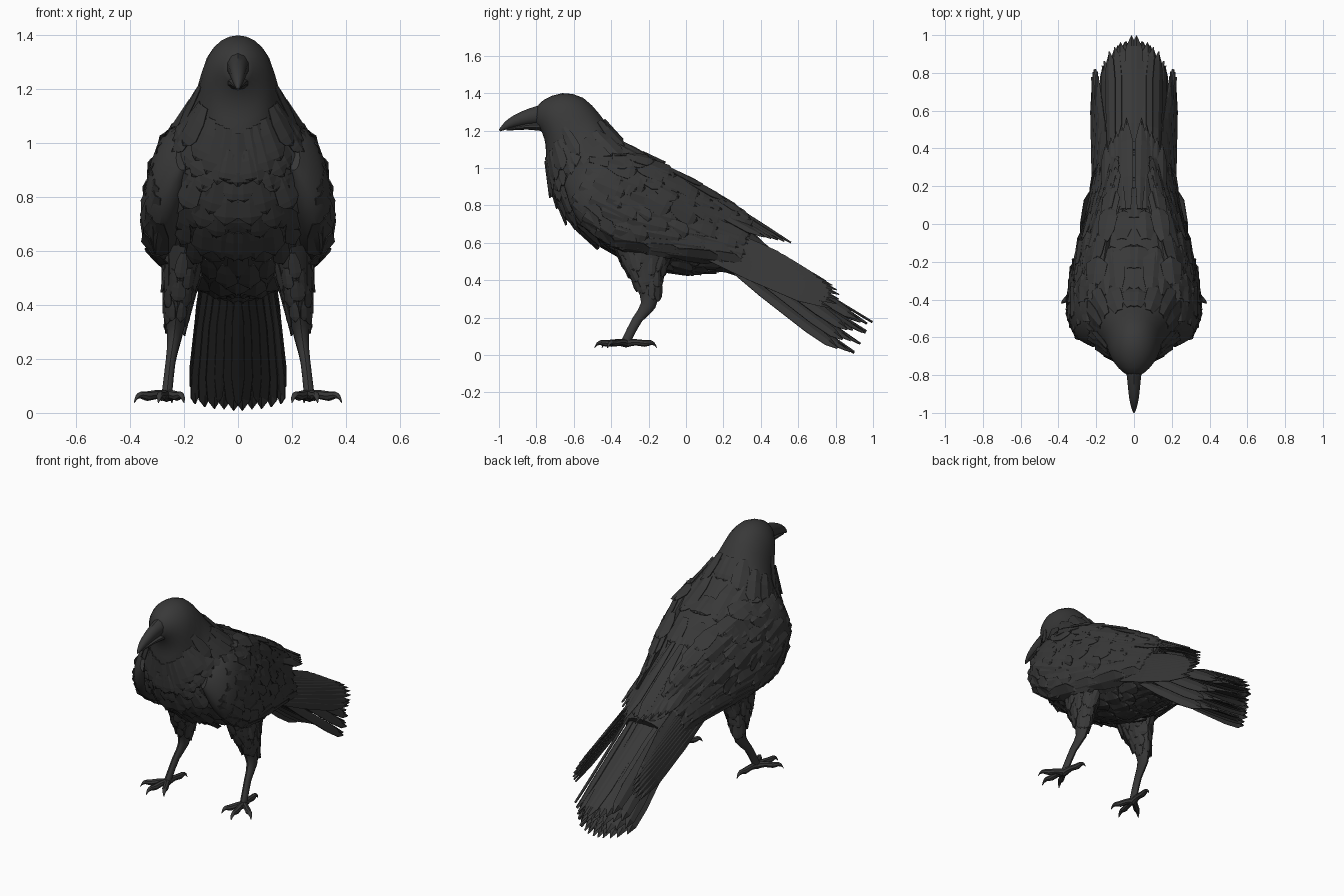
import bpy, bmesh, math, random
from mathutils import Vector as V

random.seed(4)
if "Cube" in bpy.data.objects:
    bpy.data.objects.remove(bpy.data.objects["Cube"])

black = bpy.data.materials.new("plumage black")
black.use_nodes = True
black.diffuse_color = (0.04, 0.04, 0.04, 1)
bsdf = black.node_tree.nodes["Principled BSDF"]
bsdf.inputs["Base Color"].default_value = black.diffuse_color
bsdf.inputs["Roughness"].default_value = 0.8


def finish(name, bm, mirror=False, solid=0):
    if not solid:
        bmesh.ops.recalc_face_normals(bm, faces=bm.faces)
    me = bpy.data.meshes.new(name)
    bm.to_mesh(me)
    bm.free()
    me.materials.append(black)
    ob = bpy.data.objects.new(name, me)
    bpy.context.collection.objects.link(ob)
    if solid:
        ob.modifiers.new("thickness", 'SOLIDIFY').thickness = solid
    if mirror:
        ob.modifiers.new("mirror", 'MIRROR')
    if not solid:
        bpy.ops.object.select_all(action='DESELECT')
        ob.select_set(True)
        bpy.context.view_layer.objects.active = ob
        bpy.ops.object.shade_smooth_by_angle(angle=math.radians(40))


def spline(a, b, c, d, t):
    return 0.5 * (2 * b + (c - a) * t + (2 * a - 5 * b + 4 * c - d) * t * t
                  + (3 * b - a - 3 * c + d) * t ** 3)


def section(rows, u):
    """Upper point, lower point and half width at position u along a loft."""
    last = len(rows) - 1
    i = min(int(u), last - 1)
    four = [rows[max(0, min(last, i + k))] for k in (-1, 0, 1, 2)]
    return [spline(*[r[j] for r in four], u - i) for j in range(3)]


def surf(rows, u, ang):
    """Point on the loft skin; angle 0 is the upper edge, pi the lower."""
    top, low, w = section(rows, u)
    a = section(rows, max(0, u - 0.3))
    b = section(rows, min(len(rows) - 1, u + 0.3))
    side = ((b[0] + b[1]) - (a[0] + a[1])).cross(top - low).normalized()
    return (top + low) / 2 + (top - low) / 2 * math.cos(ang) + side * w * math.sin(ang)


def loft(bm, rows, sides=16, sub=2):
    rings = []
    n = (len(rows) - 1) * sub
    for k in range(n + 1):
        rings.append([bm.verts.new(surf(rows, k / sub, 2 * math.pi * s / sides))
                      for s in range(sides)])
    for r, q in zip(rings, rings[1:]):
        for s in range(sides):
            t = (s + 1) % sides
            bm.faces.new((r[s], r[t], q[t], q[s]))
    bm.faces.new(rings[0])
    bm.faces.new(rings[-1])


def flat(rows):
    """Rows of upper y, z, lower y, z and half width on the middle plane."""
    return [(V((0, a, b)), V((0, c, d)), w) for a, b, c, d, w in rows]


def tube(path):
    return [(V((x, y, z + r)), V((x, y, z - r)), r) for x, y, z, r in path]


def feather(bm, root, tip, normal, width, point=0.5):
    """A leaf shaped blade with a raised shaft."""
    axis = tip - root
    side = axis.cross(normal).normalized()
    up = side.cross(axis).normalized()
    prev = None
    for t, w in ((0, 0.45), (0.35, 0.9), (0.75, 1), (0.92, point), (1, 0.06)):
        c = root + axis * t
        row = [bm.verts.new(c + side * (width * w * s) + up * (width * 0.2 * (1 - abs(s))))
               for s in (-1, 0, 1)]
        if prev:
            for k in (0, 1):
                bm.faces.new((prev[k], prev[k + 1], row[k + 1], row[k]))
        prev = row


def plumage(bm, rows, us, angs, length, width, lift):
    """Rows of overlapping feathers whose tips follow the loft skin."""
    step = angs[1] - angs[0]
    for i, u in enumerate(us):
        for ang in angs:
            a = ang + step * (0.5 * (i % 2) + random.uniform(-0.25, 0.25))
            uu = u + random.uniform(-0.12, 0.12)
            p = surf(rows, uu, a)
            along = (surf(rows, uu + 0.1, a) - surf(rows, uu - 0.1, a)) / 0.2
            around = surf(rows, uu, a + 0.05) - surf(rows, uu, a - 0.05)
            n = around.cross(along).normalized()
            top, low, w = section(rows, uu)
            if n.dot(p - (top + low) / 2) < 0:
                n = -n
            size = length * random.uniform(0.75, 1.25)
            end = min(uu + size / along.length, len(rows) - 1)
            feather(bm, p, surf(rows, end, a) + n * lift * random.uniform(0.2, 1.2),
                    n, width * random.uniform(0.8, 1.2), random.uniform(0.35, 0.65))


def spread(a, b, n):
    return [a + (b - a) * k / (n - 1) for k in range(n)]


# Head, neck and torso in one skin
body = flat([
    (-0.80, 1.32, -0.80, 1.23, 0.036), (-0.76, 1.365, -0.77, 1.19, 0.08),
    (-0.66, 1.40, -0.75, 1.12, 0.122), (-0.55, 1.375, -0.75, 1.04, 0.143),
    (-0.46, 1.285, -0.735, 0.94, 0.175), (-0.38, 1.18, -0.70, 0.84, 0.25),
    (-0.27, 1.10, -0.64, 0.73, 0.30), (-0.12, 1.02, -0.53, 0.63, 0.315),
    (0.0, 0.95, -0.37, 0.54, 0.30), (0.1, 0.87, -0.18, 0.46, 0.26),
    (0.2, 0.77, 0.02, 0.44, 0.215), (0.3, 0.67, 0.2, 0.46, 0.17),
    (0.44, 0.57, 0.36, 0.42, 0.13)])
bm = bmesh.new()
loft(bm, body, 24)
finish("body", bm)

# Small body feathers: shaggy breast and belly, sleek back
bm = bmesh.new()
plumage(bm, body, spread(3.0, 9.3, 10), spread(1.6, 3.1, 7), 0.15, 0.04, 0.022)
plumage(bm, body, spread(9.5, 11.4, 5), spread(1.6, 3.1, 6), 0.15, 0.038, 0.02)
plumage(bm, body, spread(4.2, 10.4, 7), spread(0.1, 1.2, 4), 0.18, 0.055, 0.008)
finish("body_feathers", bm, True, 0.004)

# Beak in two halves
bm = bmesh.new()
loft(bm, flat([(-0.75, 1.345, -0.75, 1.235, 0.046), (-0.84, 1.318, -0.84, 1.23, 0.036),
               (-0.92, 1.282, -0.92, 1.217, 0.027), (-0.97, 1.245, -0.97, 1.203, 0.016),
               (-1.0, 1.205, -0.995, 1.195, 0.004)]), 10)
finish("upper_beak", bm)
bm = bmesh.new()
loft(bm, flat([(-0.75, 1.25, -0.75, 1.195, 0.042), (-0.85, 1.24, -0.85, 1.205, 0.03),
               (-0.96, 1.21, -0.96, 1.199, 0.01)]), 10)
finish("lower_beak", bm)

# Folded wings
wing = [(V(t), V(b), w) for t, b, w in (
    ((0.19, -0.59, 1.02), (0.21, -0.65, 0.90), 0.03),
    ((0.19, -0.44, 1.08), (0.28, -0.59, 0.74), 0.09),
    ((0.165, -0.22, 1.05), (0.305, -0.43, 0.60), 0.09),
    ((0.13, 0.0, 0.95), (0.275, -0.16, 0.55), 0.06),
    ((0.10, 0.2, 0.83), (0.225, 0.1, 0.53), 0.03),
    ((0.08, 0.36, 0.72), (0.19, 0.3, 0.49), 0.012))]
bm = bmesh.new()
loft(bm, wing, 16, 3)
finish("wings", bm, True)
bm = bmesh.new()
plumage(bm, wing, spread(0.7, 2.6, 5), spread(0.3, 2.7, 6), 0.2, 0.055, 0.006)
plumage(bm, wing, spread(2.7, 3.9, 4), spread(0.3, 2.8, 7), 0.28, 0.045, 0.006)
finish("wing_coverts", bm, True, 0.004)

# Long flight feathers: inner ones over the back, outer ones beside the tail
bm = bmesh.new()
for t in spread(0, 1, 5):
    feather(bm, V((0.03 + 0.12 * t, 0.08, 0.91 - 0.1 * t)),
            V((0.04 + 0.11 * t, 0.56 - 0.14 * t, 0.6 + 0.03 * t)),
            V((0.2 + 0.5 * t, 0.4, 0.8)), 0.032, 0.4)
for t in spread(0, 1, 10):
    feather(bm, V((0.15 + 0.06 * t, 0.1, 0.70 - 0.17 * t)),
            V((0.165 + 0.055 * t, 0.6 + 0.22 * math.sin(2.2 * t), 0.47 - 0.22 * t)),
            V((1, 0.3, 0.35)), 0.036, 0.4)
finish("flight_feathers", bm, True, 0.005)

# Tail fan in four layers, its outer feathers turned down at the edge
bm = bmesh.new()
for y0, z0, y1, z1, half in ((0.28, 0.61, 0.985, 0.165, 0.13), (0.26, 0.57, 0.96, 0.12, 0.155),
                             (0.24, 0.535, 0.935, 0.065, 0.165), (0.2, 0.50, 0.91, 0.012, 0.16)):
    for t in spread(0.1, 1, 5):
        feather(bm, V((0.12 * t, y0, z0)),
                V((half * t, y1 - 0.08 * t * t + random.uniform(-0.025, 0.012),
                   z1 + 0.02 * t * t + random.uniform(-0.01, 0.01))),
                V((1.1 * t * t, 0.5, 0.8)), 0.04, 0.75)
finish("tail_feathers", bm, True, 0.005)

# Thighs, shanks and feet
leg = [(V((x, a, b)), V((x, c, d)), w) for x, a, b, c, d, w in (
    (0.195, -0.40, 0.62, -0.05, 0.58, 0.085), (0.215, -0.34, 0.49, -0.12, 0.45, 0.062),
    (0.228, -0.27, 0.37, -0.14, 0.35, 0.042), (0.238, -0.24, 0.28, -0.165, 0.25, 0.026),
    (0.25, -0.285, 0.20, -0.235, 0.18, 0.019), (0.262, -0.34, 0.09, -0.29, 0.08, 0.02),
    (0.265, -0.35, 0.055, -0.30, 0.05, 0.02))]
bm = bmesh.new()
loft(bm, leg, 10)
finish("legs", bm, True)
bm = bmesh.new()
plumage(bm, leg, spread(0.2, 1.5, 4), spread(0, 5.5, 8), 0.11, 0.026, 0.01)
finish("thigh_feathers", bm, True, 0.004)

# Three front toes and one hind toe, each ending in a claw
ankle = V((0.265, -0.32, 0.062))
bm = bmesh.new()
for x, y in ((0.20, -0.45), (0.295, -0.49), (0.385, -0.42), (0.245, -0.155)):
    tip = V((x, y, 0.062))
    path = []
    for t, z, r in ((0, 0, 0.022), (0.3, 0.006, 0.017), (0.6, 0, 0.018),
                    (0.8, 0.004, 0.013), (0.92, -0.004, 0.009), (1, -0.024, 0.002)):
        p = ankle.lerp(tip, t)
        path.append((p.x, p.y, p.z + z, r))
    loft(bm, tube(path), 8)
finish("toes", bm, True)
